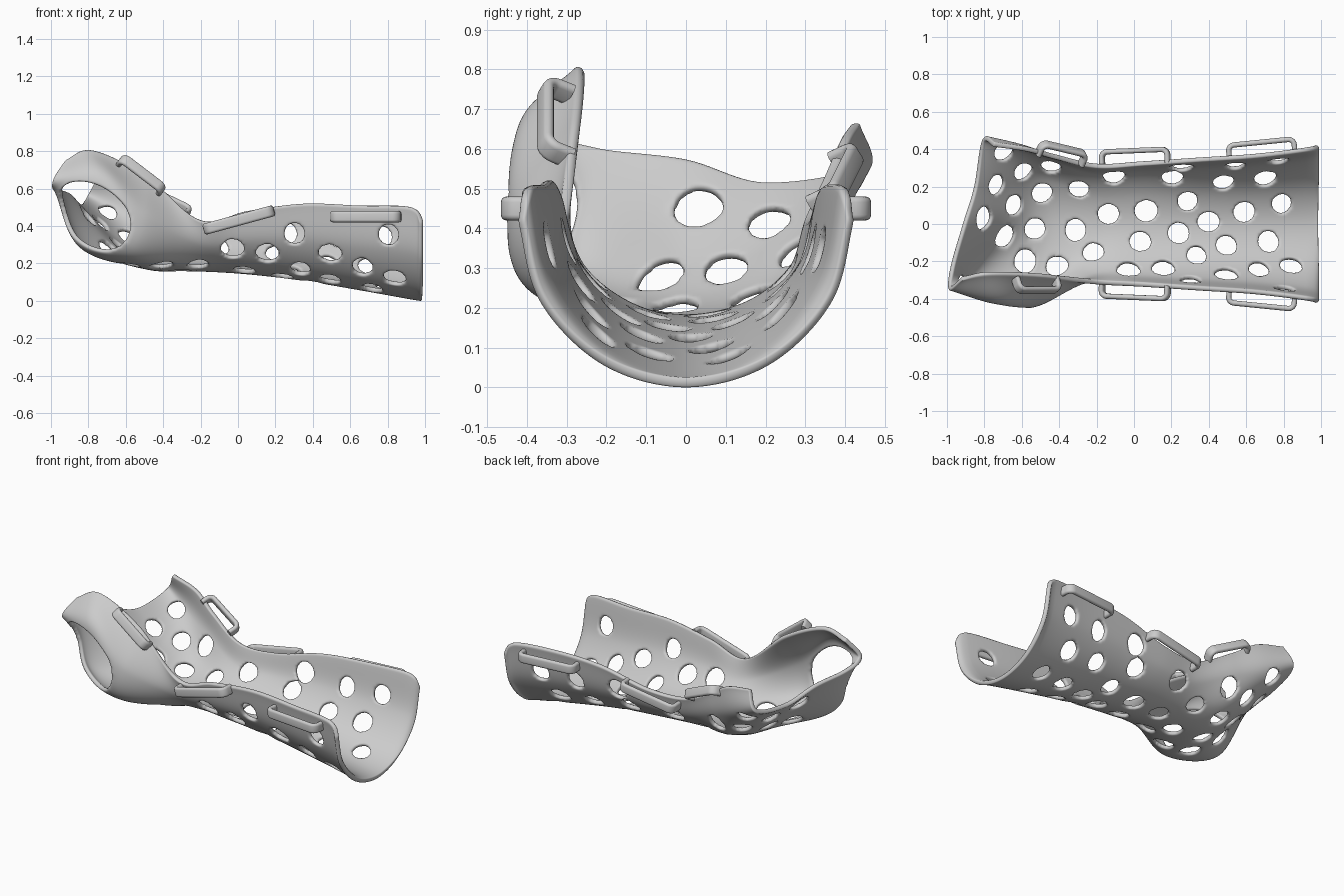
import bpy, bmesh, math, random
from mathutils import Vector, Matrix

cube = bpy.data.objects.get("Cube")
if cube:
    bpy.data.objects.remove(cube)
random.seed(4)

grey = bpy.data.materials.new("light grey plastic")
grey.use_nodes = True
grey.diffuse_color = (0.6, 0.6, 0.6, 1)
grey.node_tree.nodes["Principled BSDF"].inputs["Base Color"].default_value = grey.diffuse_color


# Cross-sections, each running from the front rim under the arm to the back rim
def forearm_section(x, width, bottom, front_rim, back_rim):
    angles = [math.radians(30 * k) for k in range(-3, 4)]
    return [Vector((x, width * math.sin(a),
                    bottom + ((back_rim if a > 0 else front_rim) - bottom) * (1 - math.cos(a))))
            for a in angles]


sections = [forearm_section(*s) for s in (
    (.985, .418, .012, .42, .42), (.93, .4, .02, .5, .5), (.65, .365, .07, .51, .51),
    (.35, .345, .12, .52, .49), (.05, .325, .155, .48, .42), (-.2, .312, .17, .43, .42))]
wrist = [(-.5, -.27, .67), (-.51, -.42, .45), (-.56, -.37, .24), (-.48, 0, .18),
         (-.48, .24, .25), (-.46, .35, .4), (-.42, .36, .53)]
palm = [(-.78, -.26, .8), (-.74, -.415, .63), (-.85, -.3, .315), (-.68, 0, .29),
        (-.66, .22, .34), (-.64, .405, .47), (-.57, .4, .625)]
palm_end = [(-.92, -.29, .75), (-.99, -.34, .64), (-.97, -.22, .6), (-.91, 0, .57),
            (-.85, .2, .51), (-.81, .445, .55), (-.75, .425, .665)]
sections += [[Vector(p) for p in row] for row in (wrist, palm, palm_end)]
U_MAX, V_MAX = len(sections) - 1, len(sections[0]) - 1


def spline(points, t):
    """Smooth curve through the points, t counted in points."""
    last = len(points) - 1
    i = min(int(t), last - 1)
    f = t - i
    b, c = points[i], points[i + 1]
    a = points[i - 1] if i > 0 else 2 * b - c
    d = points[i + 2] if i + 2 <= last else 2 * c - b
    return b + f / 2 * (c - a + f * (2 * a - 5 * b + 4 * c - d + f * (3 * (b - c) + d - a)))


def surface(u, v):
    return spline([spline(col, u) for col in columns], v)


columns = list(zip(*sections))

# Sample grid, evenly spaced along the arm
us = []
for i in range(U_MAX):
    steps = max(4, round((sections[i + 1][3] - sections[i][3]).length / .016))
    us += [i + k / steps for k in range(steps)]
us.append(U_MAX)
PER = 14
vs = [j / PER for j in range(V_MAX * PER + 1)]
uv = [(u, v) for u in us for v in vs]
pos = [surface(u, v) for u, v in uv]

# Ventilation holes: centres seen from above
hole_centres = [
    (-.7, .39), (-.74, .21), (-.6, .29), (-.81, .04), (-.65, .1), (-.49, .17), (-.29, .19),
    (-.44, .315), (-.7, -.07), (-.53, -.03), (-.32, -.03), (-.58, -.19), (-.41, -.22),
    (-.1, .26), (-.13, .06), (-.21, -.15), (-.03, -.25), (.03, -.1), (.06, .07),
    (.16, -.24), (.23, -.05), (.21, .25), (.28, .13), (.4, .01), (.33, -.17),
    (.31, -.31), (.49, -.12), (.5, -.28), (.48, .23), (.59, .06), (.72, -.1),
    (.66, -.25), (.84, -.23), (.79, .11), (.7, .25), (.81, -.355),
    (.77, .35), (.54, .325), (.25, .315)]


def round_hole(centre):
    rx, r = random.uniform(.05, .062), random.uniform(.052, .064)

    def measure(p):
        o = p - centre
        return math.hypot(o.x / rx, o.y / r, o.z / r)
    return measure


def thumb_hole(p):
    if p.x > -.45 or p.y > -.08:
        return 9
    s, z = (p.x - p.y) / math.sqrt(2) + .28, p.z - .455
    return math.hypot((z - s) / math.sqrt(2) / .205, (z + s) / math.sqrt(2) / .16)


measures = [thumb_hole]
for x, y in hole_centres:
    measures.append(round_hole(min(pos, key=lambda p: (p.x - x) ** 2 + (p.y - y) ** 2)))

# Leave out the quads inside a hole and pull the hole edge onto its outline
nv = len(vs)
quads = {(a, a + 1, a + nv + 1, a + nv)
         for i in range(len(us) - 1) for a in range(i * nv, i * nv + nv - 1)}
edge_of = {}
for measure in measures:
    dist = [measure(p) for p in pos]
    centre = uv[dist.index(min(dist))]
    inside = [q for q in quads if sum(dist[k] for k in q) < 4]
    quads.difference_update(inside)
    for q in inside:
        for k in q:
            edge_of[k] = (centre, measure)
used = sorted({k for q in quads for k in q})
for k in used:
    if k in edge_of:
        (cu, cv), measure = edge_of[k]
        u, v = uv[k]
        for _ in range(4):
            d = max(.4, min(2, measure(surface(u, v))))
            u = min(max(cu + (u - cu) / d, 0), U_MAX)
            v = min(max(cv + (v - cv) / d, 0), V_MAX)
        pos[k] = surface(u, v)

bm = bmesh.new()
verts = {k: bm.verts.new(pos[k]) for k in used}
for q in sorted(quads):
    bm.faces.new([verts[k] for k in q])
bmesh.ops.recalc_face_normals(bm, faces=bm.faces)
mesh = bpy.data.meshes.new("splint_shell")
bm.to_mesh(mesh)
bm.free()
mesh.materials.append(grey)
mesh.shade_smooth()
shell = bpy.data.objects.new("splint_shell", mesh)
bpy.context.collection.objects.link(shell)
solid = shell.modifiers.new("thickness", 'SOLIDIFY')
solid.thickness = .026
solid.offset = 0
rounding = shell.modifiers.new("rounded_edges", 'SUBSURF')
rounding.levels = rounding.render_levels = 1


# Strap loops: a rounded handle standing out from the rim
def strap_loop(name, start, end, outward, height):
    start, end = Vector(start), Vector(end)
    length, r = (end - start).length, .03
    path = [(0, -.01)]
    for cx, first in ((r, 180), (length - r, 90)):
        for k in range(6):
            a = math.radians(first - 18 * k)
            path.append((cx + r * math.cos(a), height - r + r * math.sin(a)))
    path.append((length, -.01))
    curve = bpy.data.curves.new(name, 'CURVE')
    curve.dimensions = '3D'
    curve.twist_mode = 'Z_UP'
    curve.fill_mode = 'FULL'
    curve.extrude = .016
    curve.bevel_depth = .014
    curve.bevel_resolution = 3
    curve.use_fill_caps = True
    line = curve.splines.new('POLY')
    line.points.add(len(path) - 1)
    for point, (x, y) in zip(line.points, path):
        point.co = (x, y, 0, 1)
    line.use_smooth = True
    curve.materials.append(grey)
    loop = bpy.data.objects.new(name, curve)
    bpy.context.collection.objects.link(loop)
    along = (end - start).normalized()
    out = Vector(outward)
    out = (out - along * out.dot(along)).normalized()
    frame = Matrix((along, out, along.cross(out))).transposed().to_4x4()
    loop.matrix_world = Matrix.Translation(start) @ frame


for side, name, low, high in ((-1, "front", .385, .48), (1, "back", .365, .425)):
    strap_loop(name + "_wrist_loop", (-.17, side * .325, low), (.18, side * .34, high),
               (0, side, 0), .06)
    strap_loop(name + "_forearm_loop", (.51, side * .355, .45), (.86, side * .39, .45),
               (0, side, 0), .065)
strap_loop("thumb_loop", (-.63, -.3, .74), (-.42, -.3, .58), (0, -.8, .5), .06)
strap_loop("back_palm_loop", (-.51, .38, .57), (-.28, .325, .46), (0, .8, .5), .06)
